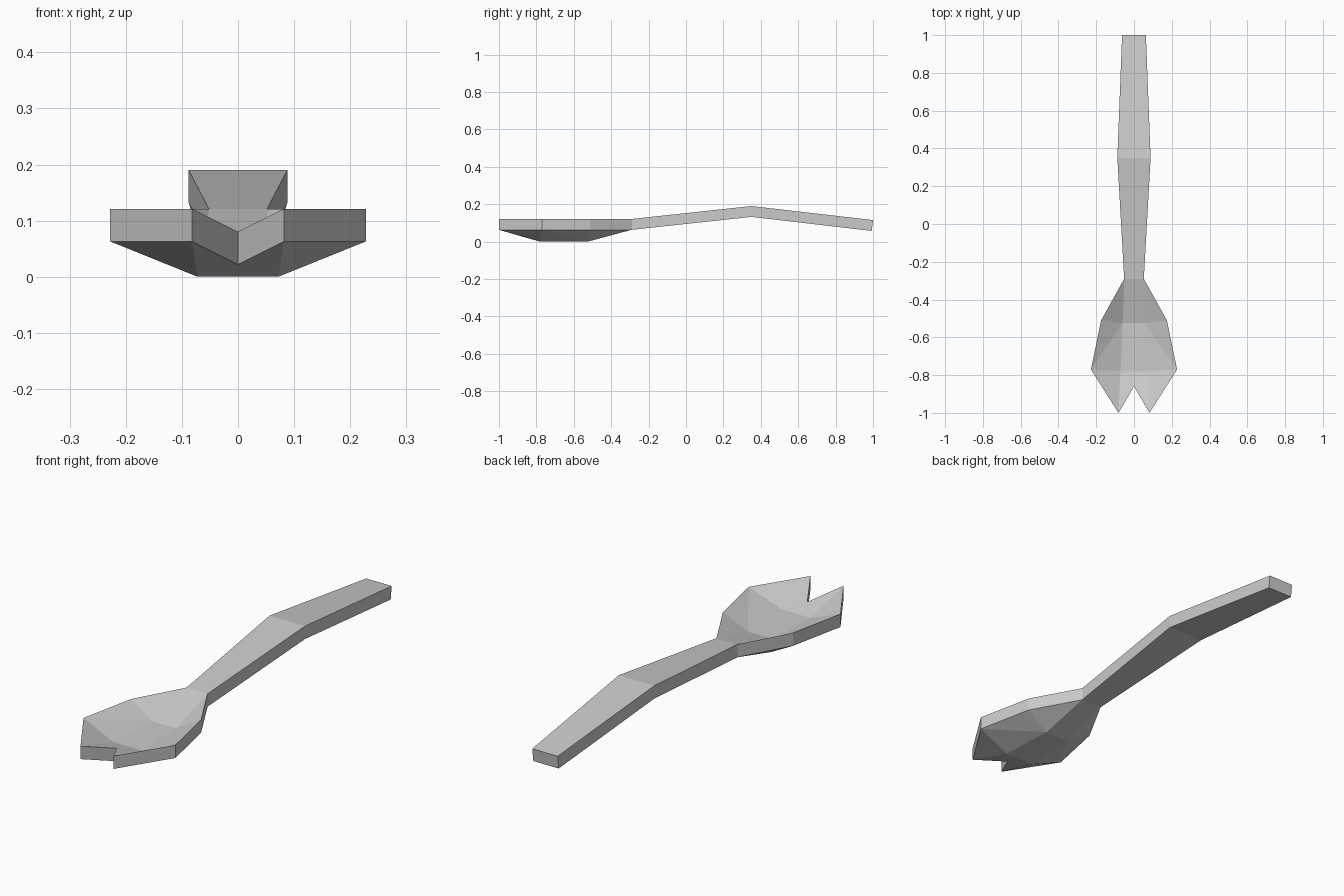
import bpy
import bmesh
from mathutils import Vector

cube = bpy.data.objects.get("Cube")
if cube:
    bpy.data.objects.remove(cube, do_unlink=True)

THICKNESS = 0.058

# Single grey plastic
grey = bpy.data.materials.new("light grey plastic")
grey.use_nodes = True
colour = (0.6, 0.6, 0.6, 1)
grey.diffuse_color = colour
grey.node_tree.nodes["Principled BSDF"].inputs["Base Color"].default_value = colour

# Upper surface points of one half
points = {
    "end_mid": (0, 1.0, 0.115), "end": (0.063, 1.0, 0.115),
    "bend_mid": (0, 0.35, 0.19), "bend": (0.088, 0.35, 0.19),
    "neck_mid": (0, -0.29, 0.121), "neck": (0.052, -0.29, 0.121),
    "rim_back": (0.174, -0.51, 0.121), "rim_front": (0.228, -0.77, 0.121),
    "floor_back_mid": (0, -0.525, 0.058), "floor_back": (0.06, -0.525, 0.058),
    "floor_front_mid": (0, -0.78, 0.058), "floor_front": (0.072, -0.78, 0.058),
    "tine": (0.082, -1.0, 0.121), "notch": (0, -0.86, 0.08),
}

# Facets of the handle, bowl and tines
facets = [
    "end_mid end bend bend_mid",
    "bend_mid bend neck neck_mid",
    "neck_mid neck floor_back floor_back_mid",
    "neck rim_back floor_back",
    "rim_back rim_front floor_back",
    "rim_front floor_front floor_back",
    "floor_back_mid floor_back floor_front floor_front_mid",
    "rim_front tine floor_front",
    "floor_front tine notch",
    "floor_front notch floor_front_mid",
]

# Build both halves and weld the centre line
bm = bmesh.new()
for side in (1, -1):
    verts = {name: bm.verts.new((side * x, y, z)) for name, (x, y, z) in points.items()}
    for facet in facets:
        loop = [verts[name] for name in facet.split()]
        bm.faces.new(loop if side < 0 else loop[::-1])
bmesh.ops.remove_doubles(bm, verts=bm.verts, dist=0.0001)

# Thicken straight down, keeping the upper surface
result = bmesh.ops.extrude_face_region(bm, geom=bm.faces[:], use_keep_orig=True)
lower = [g for g in result["geom"] if isinstance(g, bmesh.types.BMVert)]
bmesh.ops.translate(bm, verts=lower, vec=Vector((0, 0, -THICKNESS)))
for v in lower:
    if v.co.y > 0.9:
        v.co.y -= 0.007  # square the handle end to its slope
bmesh.ops.recalc_face_normals(bm, faces=bm.faces)

mesh = bpy.data.meshes.new("spork")
bm.to_mesh(mesh)
bm.free()
mesh.materials.append(grey)
spork = bpy.data.objects.new("spork", mesh)
bpy.context.collection.objects.link(spork)
